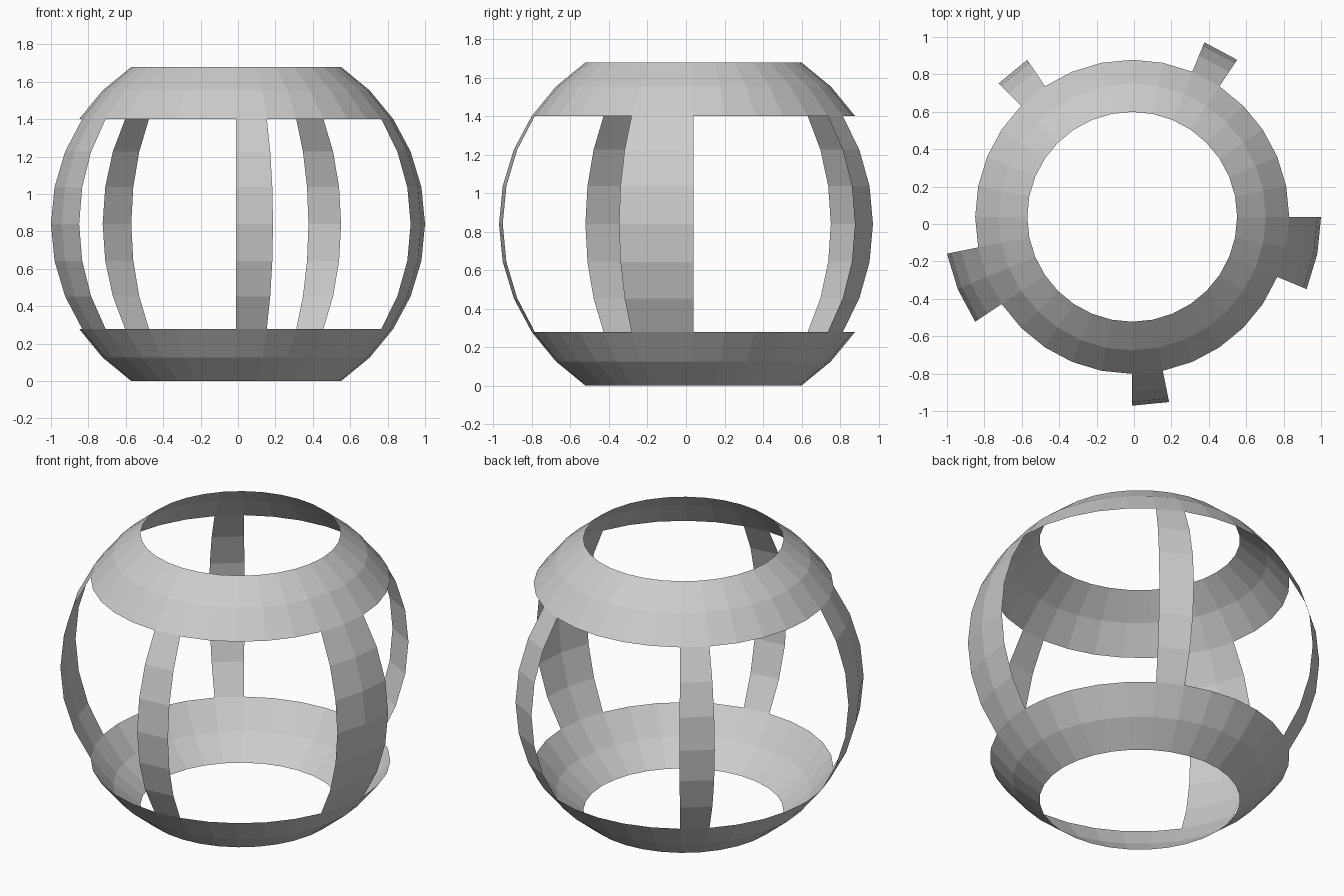
import bpy, bmesh
from math import sin, cos, pi

if "Cube" in bpy.data.objects:
    bpy.data.objects.remove(bpy.data.objects["Cube"])

SEGS = 32                               # sphere facets around the vertical axis
STEP = 2 * pi / SEGS                    # same angular step for latitude rows
R = 2 / (1 + cos(STEP))
CENTRE = (1 - R, R * (1 - sin(6 * STEP)) / 2, R * sin(5 * STEP))


def sphere_patch(name, seg, count, row, rows):
    """Flat-faced patch of the sphere; row 0 is the equator."""
    closed = count == SEGS
    bm = bmesh.new()
    grid = []
    for j in range(row, row + rows + 1):
        r, z = R * cos(j * STEP), R * sin(j * STEP)
        grid.append([bm.verts.new((r * cos(i * STEP), r * sin(i * STEP), z))
                     for i in range(seg, seg + count + (not closed))])
    for low, high in zip(grid, grid[1:]):
        for i in range(count):
            k = (i + 1) % len(low)
            bm.faces.new((low[i], low[k], high[k], high[i]))
    mesh = bpy.data.meshes.new(name)
    bm.to_mesh(mesh)
    bm.free()
    obj = bpy.data.objects.new(name, mesh)
    obj.location = CENTRE
    bpy.context.collection.objects.link(obj)


# Full bands at top and bottom
sphere_patch("top_band", 0, SEGS, 3, 2)
sphere_patch("bottom_band", 0, SEGS, -5, 2)

# Upright curved ribs joining the bands: first segment, width in segments
ribs = {
    "right_rib": (-2, 2),
    "back_right_rib": (5, 1),
    "back_left_rib": (11, 1),
    "left_rib": (17, 2),
    "front_rib": (24, 1),
}
for name, (seg, width) in ribs.items():
    sphere_patch(name, seg, width, -3, 6)
